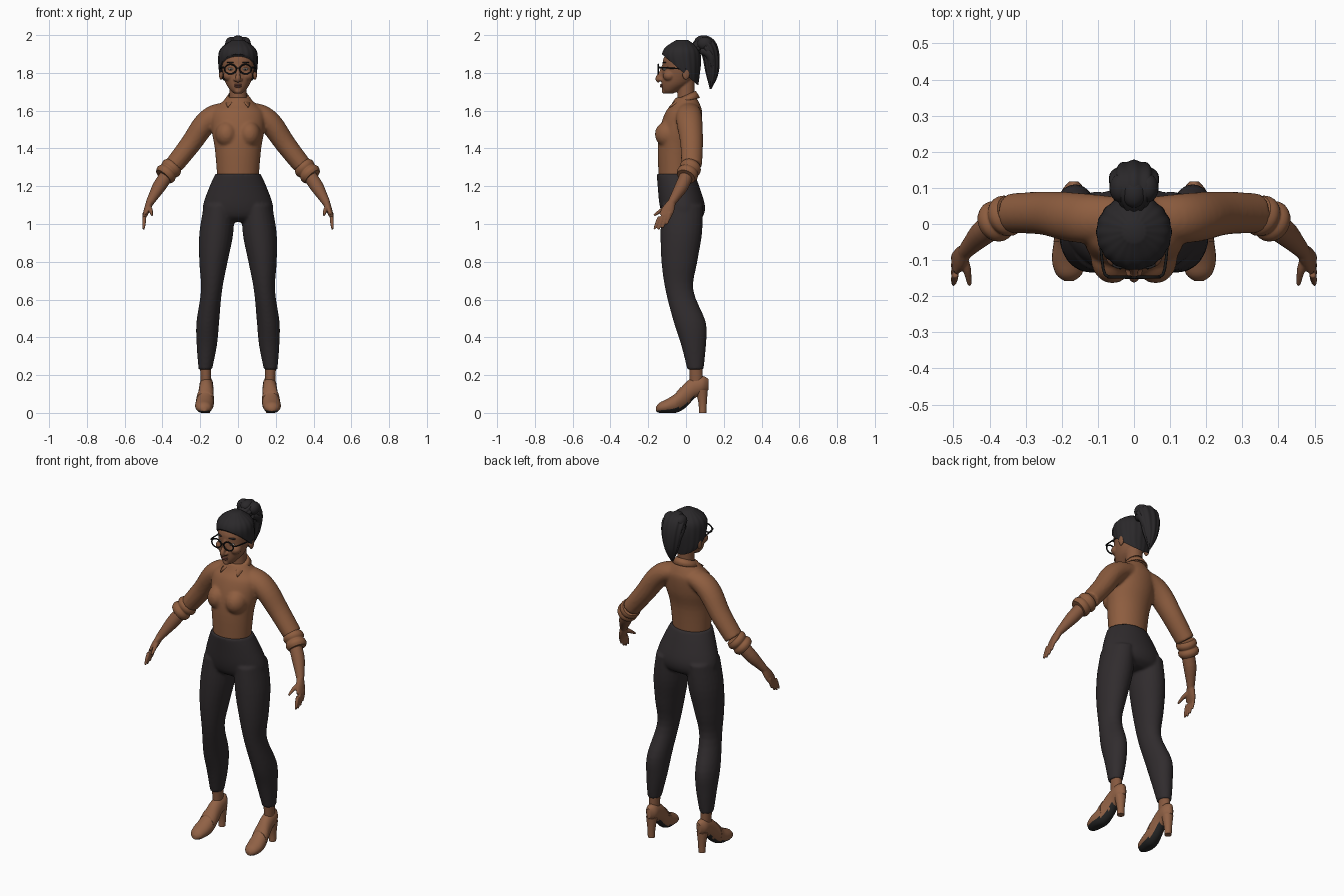
import bpy, bmesh, math
from mathutils import Vector, Matrix

cube = bpy.data.objects.get("Cube")
if cube:
    bpy.data.objects.remove(cube, do_unlink=True)

ACROSS, DEPTH, UP = Vector((1, 0, 0)), Vector((0, 1, 0)), Vector((0, 0, 1))
LEVEL, UPRIGHT = (ACROSS, DEPTH), (ACROSS, UP)


def make_material(name, red, green, blue):
    material = bpy.data.materials.new(name)
    material.use_nodes = True
    colour = (red, green, blue, 1)
    material.diffuse_color = colour
    material.node_tree.nodes["Principled BSDF"].inputs["Base Color"].default_value = colour
    return material


SKIN = make_material("brown skin", .24, .1, .05)
SHIRT = make_material("tan shirt", .27, .11, .05)
LEATHER = make_material("tan leather", .28, .12, .06)
CLOTH = make_material("charcoal cloth", .03, .025, .027)
HAIR = make_material("black hair", .023, .021, .023)
FRAME = make_material("black frame", .01, .01, .01)
SOLE = make_material("dark sole", .02, .02, .02)
LIPS = make_material("lip", .19, .07, .05)
EYE_WHITE = make_material("eye white", .5, .46, .42)


def smooth_rows(rows, steps):
    """Catmull-Rom interpolation through the rows."""
    result = []
    last = len(rows) - 1
    for index in range(last):
        before, start = rows[max(index - 1, 0)], rows[index]
        end, after = rows[index + 1], rows[min(index + 2, last)]
        for step in range(steps):
            t = step / steps
            result.append([q + t / 2 * (r - p + t * (2 * p - 5 * q + 4 * r - s + t * (3 * (q - r) + s - p)))
                           for p, q, r, s in zip(before, start, end, after)])
    return result + [list(rows[last])]


def loft(bm, rows, plane=None, reference=DEPTH, sides=24, steps=4, mirrored=False, lobes=0, ridge=0):
    """Each row is a centre and one or two radii; rings lie in a plane or follow the path."""
    rows = smooth_rows(rows, steps)
    centres = [Vector(row[:3]) for row in rows]
    last = len(rows) - 1
    for side in ((1, -1) if mirrored else (1,)):
        rings = []
        for index, (centre, row) in enumerate(zip(centres, rows)):
            if plane:
                wide, deep = plane
            else:
                tangent = (centres[min(index + 1, last)] - centres[max(index - 1, 0)]).normalized()
                deep = (reference - tangent * reference.dot(tangent)).normalized()
                wide = tangent.cross(deep)
            ring = []
            for corner in range(sides):
                angle = math.tau * corner / sides
                swell = 1 + ridge * math.cos(lobes * angle)
                offset = wide * row[3] * math.cos(angle) + deep * row[-1] * math.sin(angle)
                point = centre + offset * swell
                ring.append(bm.verts.new((point.x * side, point.y, point.z)))
            rings.append(ring)
        for lower, upper in zip(rings, rings[1:]):
            for corner in range(sides):
                following = (corner + 1) % sides
                bm.faces.new((lower[corner], lower[following], upper[following], upper[corner]))
        bm.faces.new(rings[0])
        bm.faces.new(rings[-1])


def body_rows(profile):
    """Turn height, front, back and half width into loft rows."""
    return [(0, (front + back) / 2, height, half_width, (back - front) / 2)
            for height, front, back, half_width in profile]


def ball(bm, centre, radii, mirrored=False):
    for side in ((1, -1) if mirrored else (1,)):
        place = Matrix.Translation((centre[0] * side, centre[1], centre[2]))
        bmesh.ops.create_uvsphere(bm, u_segments=20, v_segments=12, radius=1,
                                  matrix=place @ Matrix.Diagonal((*radii, 1)))


def finish(name, bm, *materials, voxel=0, material_rule=None):
    bmesh.ops.recalc_face_normals(bm, faces=bm.faces)
    if material_rule:
        bm.normal_update()
        for face in bm.faces:
            face.material_index = material_rule(face)
    mesh = bpy.data.meshes.new(name)
    bm.to_mesh(mesh)
    bm.free()
    for material in materials:
        mesh.materials.append(material)
    part = bpy.data.objects.new(name, mesh)
    bpy.context.collection.objects.link(part)
    bpy.ops.object.select_all(action='DESELECT')
    part.select_set(True)
    bpy.context.view_layer.objects.active = part
    bpy.ops.object.shade_smooth_by_angle(angle=math.radians(50))
    if voxel:
        blend = part.modifiers.new("blend", 'REMESH')
        blend.mode, blend.voxel_size, blend.use_smooth_shade = 'VOXEL', voxel, True
        relax = part.modifiers.new("relax", 'SMOOTH')
        relax.factor, relax.iterations = .5, 4
    return part


# Trousers: pelvis and two legs blended together
bm = bmesh.new()
loft(bm, body_rows([(1.265, -.155, .045, .12), (1.2, -.15, .07, .15), (1.1, -.14, .1, .185),
                    (1.04, -.12, .09, .18), (1.01, -.08, .05, .14)]), LEVEL, sides=40)
loft(bm, [(.1, -.02, 1.1, .08, .11), (.115, -.025, .95, .09, .11), (.13, -.035, .8, .075, .095),
          (.14, -.035, .65, .056, .074), (.16, .02, .48, .06, .085), (.165, .04, .36, .054, .066),
          (.173, .05, .23, .036, .043)], LEVEL, mirrored=True)
finish("trousers", bm, CLOTH, voxel=.008)

# Shirt: torso, bust and sleeves blended together
elbow, cuff_end = Vector((.34, .03, 1.31)), Vector((.395, 0, 1.25))
bm = bmesh.new()
loft(bm, body_rows([(1.25, -.145, .035, .11), (1.4, -.15, .05, .123), (1.5, -.14, .075, .14),
                    (1.59, -.11, .085, .14), (1.63, -.08, .075, .1), (1.67, -.055, .055, .06)]), LEVEL, sides=40)
ball(bm, (.06, -.095, 1.475), (.06, .07, .07), mirrored=True)
loft(bm, [(.04, .015, 1.6, .045, .06), (.12, .015, 1.575, .058, .068), (.18, .02, 1.525, .06, .068),
          (.25, .03, 1.425, .055, .06), (*elbow, .05, .055)], mirrored=True)
finish("shirt", bm, SHIRT, voxel=.008)

# Rolled cuffs: two bulging folds
bm = bmesh.new()
folds = 12
loft(bm, [(*elbow.lerp(cuff_end, fold / folds), .05 + .008 * abs(math.sin(math.tau * fold / folds)))
          for fold in range(folds + 1)], mirrored=True, steps=2)
finish("rolled_cuffs", bm, SHIRT)

# Collar: an open folded band with pointed front tips
bm = bmesh.new()
pairs = []
for degrees in range(-160, 161, 10):
    angle = math.radians(degrees)
    outward = Vector((math.sin(angle), math.cos(angle), 0))
    frontness = (1 - math.cos(angle)) / 2
    top = outward * .052 + UP * (1.705 - .045 * frontness)
    low = outward * .074 + UP * (1.67 - .03 * frontness)
    point = max(0, abs(degrees) - 120) / 40
    low += Vector((math.copysign(.03, angle), -.02, -.02)) * point
    pairs.append((bm.verts.new(top), bm.verts.new(low)))
for here, beyond in zip(pairs, pairs[1:]):
    bm.faces.new((here[0], here[1], beyond[1], beyond[0]))
collar = finish("collar", bm, SHIRT)
collar.modifiers.new("cloth", 'SOLIDIFY').thickness = .007

# Head with neck, nose, cheeks, chin and ears
bm = bmesh.new()
loft(bm, body_rows([(1.69, -.11, -.07, .02), (1.71, -.125, -.03, .042), (1.75, -.13, .03, .067),
                    (1.82, -.125, .06, .085), (1.88, -.118, .06, .087), (1.94, -.07, .03, .05)]), LEVEL, sides=36)
loft(bm, [(0, 0, 1.62, .05), (0, 0, 1.68, .046), (0, 0, 1.78, .046)], LEVEL)
loft(bm, [(0, -.118, 1.84, .009), (0, -.133, 1.8, .011), (0, -.149, 1.77, .014), (0, -.138, 1.755, .011)])
ball(bm, (.014, -.134, 1.764), (.01, .013, .009), mirrored=True)
ball(bm, (.045, -.088, 1.785), (.034, .034, .03), mirrored=True)
ball(bm, (0, -.112, 1.703), (.02, .017, .014))
ball(bm, (.09, 0, 1.795), (.011, .02, .033), mirrored=True)
finish("head", bm, SKIN, voxel=.0045)

# Face details
bm = bmesh.new()
ball(bm, (0, -.127, 1.737), (.022, .011, .005))
ball(bm, (0, -.126, 1.728), (.019, .012, .006))
finish("lips", bm, LIPS)
for name, material, height, radii in (("eyes", EYE_WHITE, 1.82, (.015, .012, .007)),
                                      ("irises", FRAME, 1.82, (.006, .014, .006)),
                                      ("eyebrows", HAIR, 1.855, (.022, .012, .004))):
    bm = bmesh.new()
    ball(bm, (.038, -.112, height), radii, mirrored=True)
    finish(name, bm, material)

# Swept-back hair, trimmed along a hairline that falls to the nape
bm = bmesh.new()
loft(bm, body_rows([(1.71, 0, .06, .04), (1.77, -.07, .07, .09), (1.87, -.124, .08, .104),
                    (1.93, -.114, .066, .09), (1.975, -.05, .01, .03)]),
     LEVEL, sides=96, steps=6, lobes=18, ridge=.012)
bmesh.ops.bisect_plane(bm, geom=bm.verts[:] + bm.edges[:] + bm.faces[:], plane_co=(0, -.12, 1.893),
                       plane_no=(0, .65, .75), clear_inner=True)
bmesh.ops.holes_fill(bm, edges=[edge for edge in bm.edges if edge.is_boundary])
finish("hair_cap", bm, HAIR)

# High ponytail with strand ridges and loose side locks
bm = bmesh.new()
loft(bm, [(0, .045, 1.925, .03), (0, .07, 1.952, .036, .052), (0, .105, 1.95, .046, .066),
          (0, .13, 1.9, .044, .064), (0, .138, 1.8, .033, .042), (0, .13, 1.715, .004)]
     and [(0, .045, 1.925, .03, .03), (0, .1, 1.95, .046, .064), (0, .13, 1.9, .044, .064),
          (0, .138, 1.8, .033, .042), (0, .13, 1.715, .004, .006)],
     reference=ACROSS, sides=80, steps=6, lobes=10, ridge=.05)
ball(bm, (.038, .1, 1.955), (.03, .04, .035), mirrored=True)
ball(bm, (0, .09, 1.968), (.035, .045, .03))
loft(bm, [(.035, .08, 1.92, .02), (.045, .13, 1.89, .024), (.02, .145, 1.765, .004)],
     reference=ACROSS, mirrored=True)
finish("ponytail", bm, HAIR)

# Glasses: round rims, bridge and temples
bm = bmesh.new()
turns = [math.tau * turn / 16 for turn in range(17)]
loft(bm, [(.04 + .031 * math.cos(turn), -.147, 1.82 + .025 * math.sin(turn), .004) for turn in turns],
     sides=8, steps=2, mirrored=True)
loft(bm, [(-.011, -.149, 1.826, .003), (.011, -.149, 1.826, .003)], sides=8)
loft(bm, [(.069, -.146, 1.828, .004), (.085, -.125, 1.828, .004), (.098, 0, 1.82, .003)],
     reference=UP, sides=8, mirrored=True)
finish("glasses", bm, FRAME)

# Forearms and hands, with four spread fingers and a thumb
wrist, palm = Vector((.468, -.077, 1.112)), Vector((.495, -.112, 1.04))
spread = Vector((0, .018, .007))
bm = bmesh.new()
loft(bm, [(.36, .015, 1.285, .035), (.413, -.02, 1.205, .036), (.448, -.055, 1.147, .027), (*wrist, .021)],
     mirrored=True)
loft(bm, [(*wrist, .019, .023), (*wrist.lerp(palm, .5), .017, .033), (*palm, .011, .033)], mirrored=True)
for finger in (-1.5, -.5, .5, 1.5):
    knuckle = palm + spread * finger + UP * .01
    tip = Vector((.5, -.135, .97)) + spread * finger * 1.2 + UP * .01 * abs(finger)
    loft(bm, [(*knuckle, .01), (*knuckle.lerp(tip, .5), .01), (*tip, .006)], sides=12, mirrored=True)
loft(bm, [(.475, -.09, 1.09, .014), (.463, -.125, 1.075, .012), (.455, -.17, 1.045, .006)],
     reference=ACROSS, sides=12, mirrored=True)
finish("forearms_and_hands", bm, SKIN, voxel=.004)

# Ankles
bm = bmesh.new()
loft(bm, [(.173, .05, .3, .03, .035), (.17, .055, .15, .027, .035)], LEVEL, mirrored=True)
finish("ankles", bm, SKIN)

# Heeled shoes, flattened on the ground, with dark soles
bm = bmesh.new()
loft(bm, [(.18, -.158, .02, .012, .012), (.18, -.14, .027, .035, .027), (.18, -.1, .036, .047, .038),
          (.175, -.05, .054, .047, .053), (.17, 0, .096, .041, .067), (.168, .045, .133, .037, .056),
          (.167, .09, .148, .034, .047), (.167, .118, .15, .012, .03)], UPRIGHT, mirrored=True)
for vertex in bm.verts:
    vertex.co.z = max(vertex.co.z, 0)
finish("shoes", bm, LEATHER, SOLE,
       material_rule=lambda face: int(face.normal.z < -.5 and face.calc_center_median().y < .05))
bm = bmesh.new()
loft(bm, [(.168, .088, 0, .02), (.168, .088, .05, .022), (.168, .083, .12, .032)], LEVEL, mirrored=True)
finish("shoe_heels", bm, LEATHER)

# Straps across the instep
bm = bmesh.new()
loft(bm, [(.175, -.05, .057, .048, .054), (.173, -.027, .076, .046, .062)], UPRIGHT, mirrored=True)
finish("shoe_straps", bm, LEATHER)
